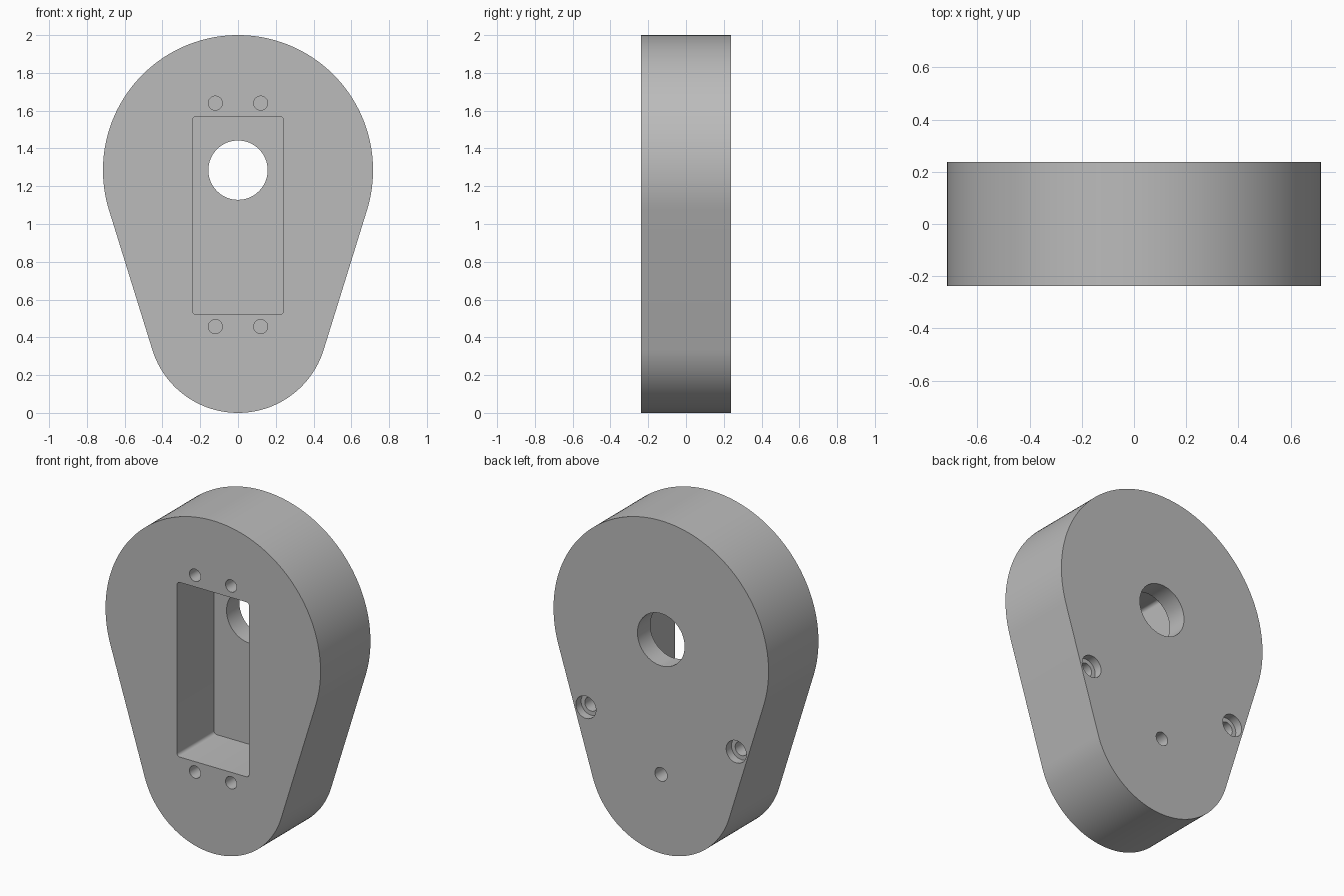
import bpy, bmesh
from math import sin, cos, pi, asin

cube = bpy.data.objects.get("Cube")
if cube:
    bpy.data.objects.remove(cube, do_unlink=True)

grey = bpy.data.materials.new("plain grey")
grey.use_nodes = True
colour = (0.5, 0.5, 0.5, 1)
grey.diffuse_color = colour
grey.node_tree.nodes["Principled BSDF"].inputs["Base Color"].default_value = colour

FRONT, BACK = -0.237, 0.237
TOP_R, TOP_Z = 0.715, 1.285
LOW_R, LOW_Z = 0.475, 0.475


def arc(x, z, r, start, end, steps):
    return [(x + r * cos(start + (end - start) * i / steps),
             z + r * sin(start + (end - start) * i / steps)) for i in range(steps + 1)]


def circle(x, z, r, steps=40):
    return arc(x, z, r, 0, 2 * pi, steps)[:-1]


def rounded_rectangle(half_width, bottom, top, r):
    points = []
    corners = [(1, top - r), (-1, top - r), (-1, bottom + r), (1, bottom + r)]
    for i, (side, z) in enumerate(corners):
        points += arc(side * (half_width - r), z, r, i * pi / 2, (i + 1) * pi / 2, 5)
    return points


def prism(name, outline, y0, y1):
    """Extrude an outline in the xz plane from y0 to y1."""
    bm = bmesh.new()
    face = bm.faces.new([bm.verts.new((x, y0, z)) for x, z in outline])
    result = bmesh.ops.extrude_face_region(bm, geom=[face])
    moved = [v for v in result["geom"] if isinstance(v, bmesh.types.BMVert)]
    bmesh.ops.translate(bm, verts=moved, vec=(0, y1 - y0, 0))
    bmesh.ops.recalc_face_normals(bm, faces=bm.faces)
    mesh = bpy.data.meshes.new(name)
    bm.to_mesh(mesh)
    bm.free()
    mesh.materials.append(grey)
    obj = bpy.data.objects.new(name, mesh)
    bpy.context.collection.objects.link(obj)
    return obj


def cut(body, outline, y0, y1):
    cutter = prism("cutter", outline, y0, y1)
    cutter.hide_render = True
    mod = body.modifiers.new("cut", "BOOLEAN")
    mod.operation = "DIFFERENCE"
    mod.solver = "EXACT"
    mod.object = cutter
    bpy.ops.object.modifier_apply(modifier=mod.name)
    bpy.data.objects.remove(cutter, do_unlink=True)


# Housing: two arcs joined by tangent sides
tilt = asin((TOP_R - LOW_R) / (TOP_Z - LOW_Z))
outline = arc(0, TOP_Z, TOP_R, -tilt, pi + tilt, 90)
outline += arc(0, LOW_Z, LOW_R, pi + tilt, 2 * pi - tilt, 60)
housing = prism("housing", outline, FRONT, BACK)
bpy.ops.object.select_all(action="DESELECT")
bpy.context.view_layer.objects.active = housing
housing.select_set(True)

# Front pocket and the shaft hole through its back wall
out = 0.05
cut(housing, rounded_rectangle(0.24, 0.52, 1.57, 0.02), FRONT - out, 0.115)
cut(housing, circle(0, TOP_Z, 0.157, 64), 0.05, BACK + out)

# Four blind screw holes around the pocket
for x in (-0.12, 0.12):
    for z in (0.457, 1.64):
        cut(housing, circle(x, z, 0.037), FRONT - out, 0.0)

# Back holes: one plain, two counterbored near the sides
cut(housing, circle(0, LOW_Z, 0.041), 0.06, BACK + out)
for x in (-0.5, 0.5):
    cut(housing, circle(x, 0.745, 0.067), BACK - 0.05, BACK + out)
    cut(housing, circle(x, 0.745, 0.042), -0.1, BACK + out)

bpy.ops.object.shade_smooth_by_angle(angle=pi / 6)
